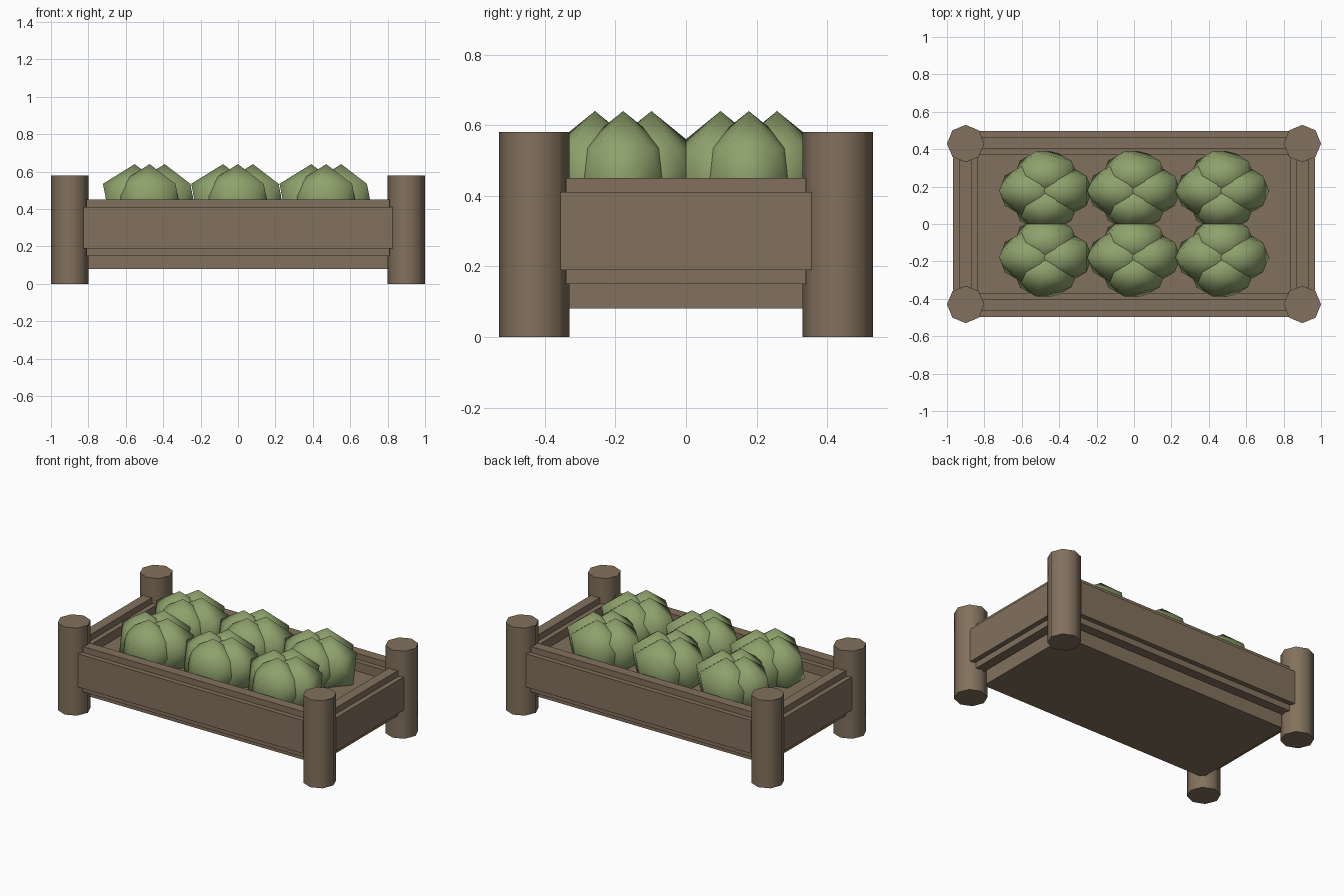
import bpy
import math

cube = bpy.data.objects.get("Cube")
if cube:
    bpy.data.objects.remove(cube, do_unlink=True)


def make_material(name, colour):
    mat = bpy.data.materials.new(name)
    mat.use_nodes = True
    mat.diffuse_color = colour
    mat.node_tree.nodes["Principled BSDF"].inputs["Base Color"].default_value = colour
    return mat


wood = make_material("brown wood", (0.225, 0.165, 0.11, 1))
leaf = make_material("leaf green", (0.27, 0.36, 0.15, 1))


def finish(name, mat):
    obj = bpy.context.object
    obj.name = name
    obj.data.materials.append(mat)
    return obj


def box(name, centre, size):
    bpy.ops.mesh.primitive_cube_add(size=1, location=centre)
    obj = finish(name, wood)
    obj.scale = size
    bpy.ops.object.transform_apply(location=False, rotation=False, scale=True)


# Eight-sided corner posts
for sx, x_name in ((-1, "right"), (1, "left")):
    for sy, y_name in ((-1, "front"), (1, "back")):
        bpy.ops.mesh.primitive_cylinder_add(
            vertices=8, radius=0.1, depth=0.58, location=(sx * 0.9, sy * 0.43, 0.29))
        finish(f"{y_name}_{x_name}_post", wood)
        bpy.ops.object.shade_smooth_by_angle(angle=math.radians(50))

# Stepped side boards: a thick plank around a taller, thinner one
for s, y_name, x_name in ((-1, "front", "right"), (1, "back", "left")):
    box(f"{y_name}_plank", (0, s * 0.433, 0.30), (1.65, 0.13, 0.22))
    box(f"{y_name}_rail", (0, s * 0.433, 0.30), (1.62, 0.065, 0.30))
    box(f"{x_name}_plank", (s * 0.902, 0, 0.30), (0.13, 0.71, 0.22))
    box(f"{x_name}_rail", (s * 0.902, 0, 0.30), (0.065, 0.68, 0.30))

# Bed filling the frame
box("planting_bed", (0, 0, 0.215), (1.69, 0.75, 0.27))

# Leafy heads, each made of four overlapping lobes
for row, y in enumerate((-0.178, 0.178)):
    for col, x in enumerate((-0.472, 0, 0.472)):
        for i, (dx, dy) in enumerate(((-0.08, 0), (0.08, 0), (0, -0.08), (0, 0.08))):
            bpy.ops.mesh.primitive_ico_sphere_add(
                subdivisions=1, radius=0.19, location=(x + dx, y + dy, 0.45),
                rotation=(0, 0, math.pi))
            lobe = finish(f"leafy_head_{row}_{col}_lobe_{i}", leaf)
            lobe.scale = (1, 0.8, 1)
            bpy.ops.object.shade_smooth()
